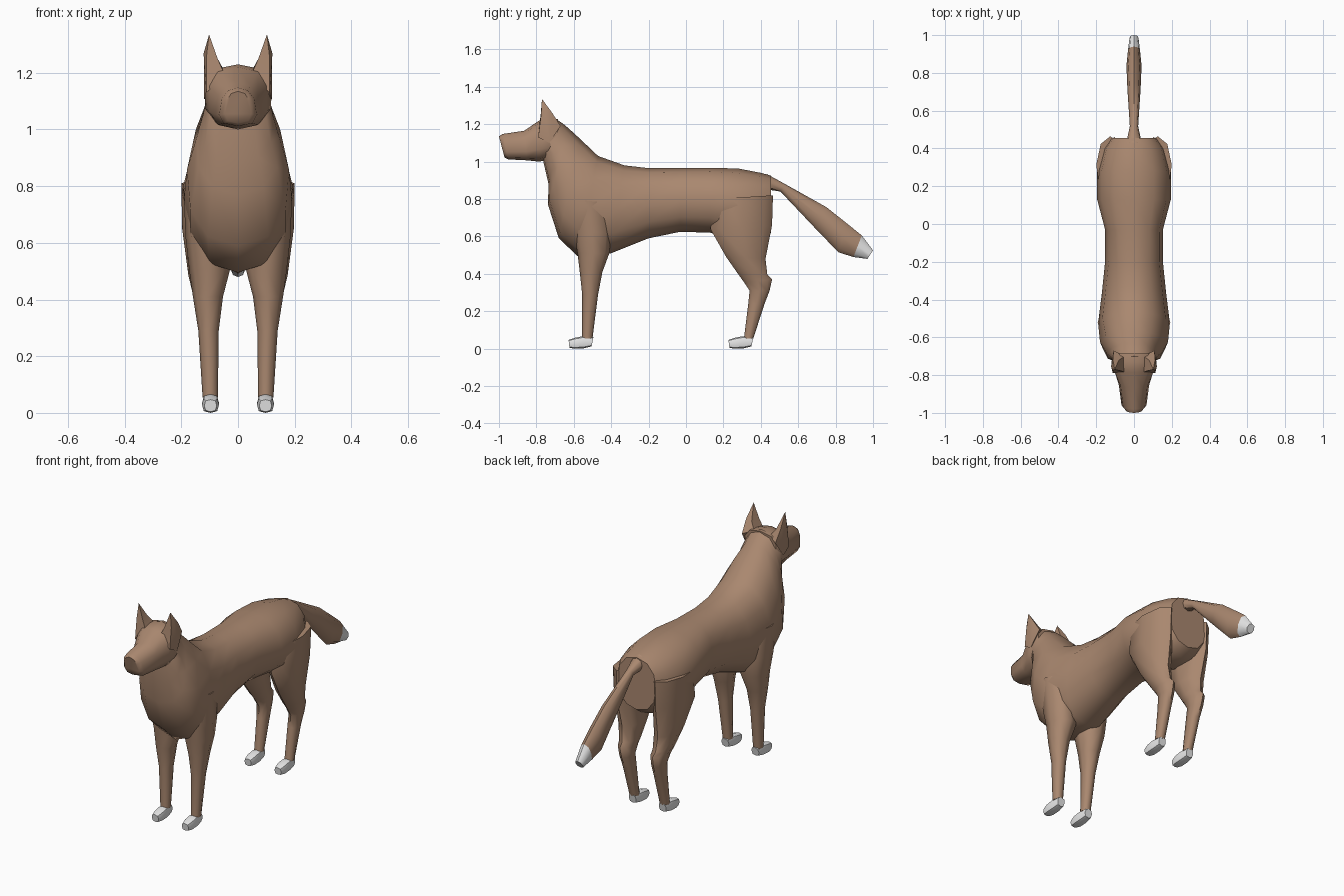
import bpy, bmesh, math
from mathutils import Vector


def material(name, rgb):
    m = bpy.data.materials.new(name)
    m.diffuse_color = (*rgb, 1)
    return m


FUR = material("brown fur", (0.40, 0.245, 0.16))
WHITE = material("white", (0.80, 0.80, 0.80))


def finish(bm, name, mat, angle=50):
    bmesh.ops.recalc_face_normals(bm, faces=bm.faces)
    me = bpy.data.meshes.new(name)
    bm.to_mesh(me)
    bm.free()
    me.materials.append(mat)
    ob = bpy.data.objects.new(name, me)
    bpy.context.collection.objects.link(ob)
    bpy.ops.object.select_all(action='DESELECT')
    ob.select_set(True)
    bpy.context.view_layer.objects.active = ob
    bpy.ops.object.shade_smooth_by_angle(angle=math.radians(angle))
    return ob


def loft(name, rings, mat, n=10, side=1, power=0.9, angle=50):
    """Each ring: (y, z) of one edge, (y, z) of the opposite edge,
    centre x, half width, taper (positive widens the second edge)."""
    bm = bmesh.new()
    loops = []
    for a, b, cx, w, k in rings:
        a, b = Vector(a), Vector(b)
        mid, half = (a + b) / 2, (a - b) / 2
        loop = []
        for i in range(n):
            t = 2 * math.pi * i / n
            s, c = math.sin(t), math.cos(t)
            x = math.copysign(abs(s) ** power, s) * w * (1 - k * c)
            p = mid + half * math.copysign(abs(c) ** power, c)
            loop.append(bm.verts.new((side * (cx + x), p.x, p.y)))
        loops.append(loop)
    for p, q in zip(loops, loops[1:]):
        for i in range(n):
            j = (i + 1) % n
            bm.faces.new((p[i], p[j], q[j], q[i]))
    bm.faces.new(loops[0])
    bm.faces.new(loops[-1])
    return finish(bm, name, mat, angle)


# Torso and neck, from rump to back of the head
torso = loft("torso", [
    ((0.455, 0.925), (0.455, 0.62), 0, 0.125, 0),
    ((0.40, 0.94), (0.40, 0.58), 0, 0.165, 0),
    ((0.28, 0.963), (0.28, 0.57), 0, 0.195, 0),
    ((0.13, 0.967), (0.13, 0.62), 0, 0.195, 0),
    ((-0.03, 0.965), (-0.03, 0.625), 0, 0.153, 0),
    ((-0.20, 0.965), (-0.20, 0.59), 0, 0.153, 0),
    ((-0.33, 0.98), (-0.40, 0.51), 0, 0.17, 0),
    ((-0.47, 1.03), (-0.58, 0.495), 0, 0.19, 0.0),
    ((-0.57, 1.125), (-0.68, 0.59), 0, 0.18, 0.12),
    ((-0.63, 1.18), (-0.738, 0.77), 0, 0.145, 0.18),
    ((-0.66, 1.205), (-0.735, 0.88), 0, 0.125, 0.1),
    ((-0.70, 1.23), (-0.765, 1.01), 0, 0.11, 0),
], FUR, n=12)

# Head and muzzle
head = loft("head", [
    ((-0.685, 1.228), (-0.69, 1.04), 0, 0.105, 0),
    ((-0.73, 1.23), (-0.74, 1.01), 0, 0.12, 0),
    ((-0.785, 1.22), (-0.785, 1.00), 0, 0.105, 0),
    ((-0.865, 1.165), (-0.85, 1.007), 0, 0.078, 0.2),
    ((-0.98, 1.148), (-0.95, 1.012), 0, 0.064, 0.25),
    ((-1.0, 1.135), (-0.97, 1.022), 0, 0.045, 0.25),
], FUR, power=0.75)

# Tail and its pale tip
loft("tail", [
    ((0.43, 0.935), (0.44, 0.85), 0, 0.04, 0),
    ((0.53, 0.88), (0.505, 0.84), 0, 0.022, 0),
    ((0.75, 0.757), (0.68, 0.655), 0, 0.035, 0),
    ((0.86, 0.67), (0.815, 0.515), 0, 0.04, 0),
    ((0.94, 0.605), (0.895, 0.49), 0, 0.032, 0),
], FUR, n=8)
loft("tail_tip", [
    ((0.94, 0.605), (0.895, 0.49), 0, 0.032, 0),
    ((1.0, 0.525), (0.97, 0.48), 0, 0.024, 0),
], WHITE, n=8)


def ear(name, side):
    bm = bmesh.new()
    low = [(0.045, -0.785, 1.19), (0.112, -0.79, 1.13),
           (0.119, -0.73, 1.10), (0.108, -0.67, 1.19), (0.05, -0.70, 1.21)]
    mid = [(0.072, -0.777, 1.25), (0.112, -0.775, 1.25),
           (0.121, -0.755, 1.27), (0.112, -0.715, 1.26), (0.08, -0.72, 1.25)]
    rows = [[bm.verts.new((side * x, y, z)) for x, y, z in r] for r in (low, mid)]
    tip = bm.verts.new((side * 0.102, -0.77, 1.335))
    for i in range(5):
        j = (i + 1) % 5
        bm.faces.new((rows[0][i], rows[0][j], rows[1][j], rows[1][i]))
        bm.faces.new((rows[1][i], rows[1][j], tip))
    bm.faces.new(rows[0])
    finish(bm, name, FUR)


for side, label in ((1, "left"), (-1, "right")):
    ear(label + "_ear", side)

    # Front leg: shoulder down to ankle
    loft(label + "_front_leg", [
        ((-0.62, 0.80), (-0.42, 0.78), 0.12, 0.072, 0),
        ((-0.60, 0.62), (-0.40, 0.62), 0.11, 0.075, 0),
        ((-0.58, 0.51), (-0.41, 0.51), 0.10, 0.073, 0),
        ((-0.568, 0.41), (-0.447, 0.41), 0.106, 0.053, 0),
        ((-0.555, 0.29), (-0.47, 0.29), 0.104, 0.036, 0),
        ((-0.555, 0.055), (-0.50, 0.055), 0.098, 0.027, 0),
    ], FUR, n=8, side=side)

    # Hind leg: thigh, hock and shank
    loft(label + "_hind_leg", [
        ((0.16, 0.80), (0.465, 0.82), 0.125, 0.075, -0.1),
        ((0.13, 0.64), (0.46, 0.66), 0.125, 0.072, -0.1),
        ((0.215, 0.49), (0.425, 0.48), 0.115, 0.06, 0),
        ((0.285, 0.39), (0.435, 0.395), 0.108, 0.045, 0),
        ((0.31, 0.355), (0.46, 0.37), 0.105, 0.038, 0),
        ((0.34, 0.31), (0.447, 0.31), 0.103, 0.033, 0),
        ((0.333, 0.24), (0.42, 0.24), 0.10, 0.03, 0),
        ((0.31, 0.055), (0.36, 0.055), 0.098, 0.027, 0),
    ], FUR, n=8, side=side)

    # Paws, running from heel to toe
    for part, y in (("front", -0.495), ("hind", 0.36)):
        loft(f"{label}_{part}_paw", [
            ((y, 0.062), (y - 0.01, 0.012), 0.097, 0.024, 0),
            ((y - 0.06, 0.066), (y - 0.05, 0.002), 0.097, 0.03, 0),
            ((y - 0.10, 0.058), (y - 0.10, 0.0), 0.097, 0.03, 0),
            ((y - 0.133, 0.047), (y - 0.128, 0.004), 0.097, 0.022, 0),
        ], WHITE, n=8, side=side, power=0.7)
